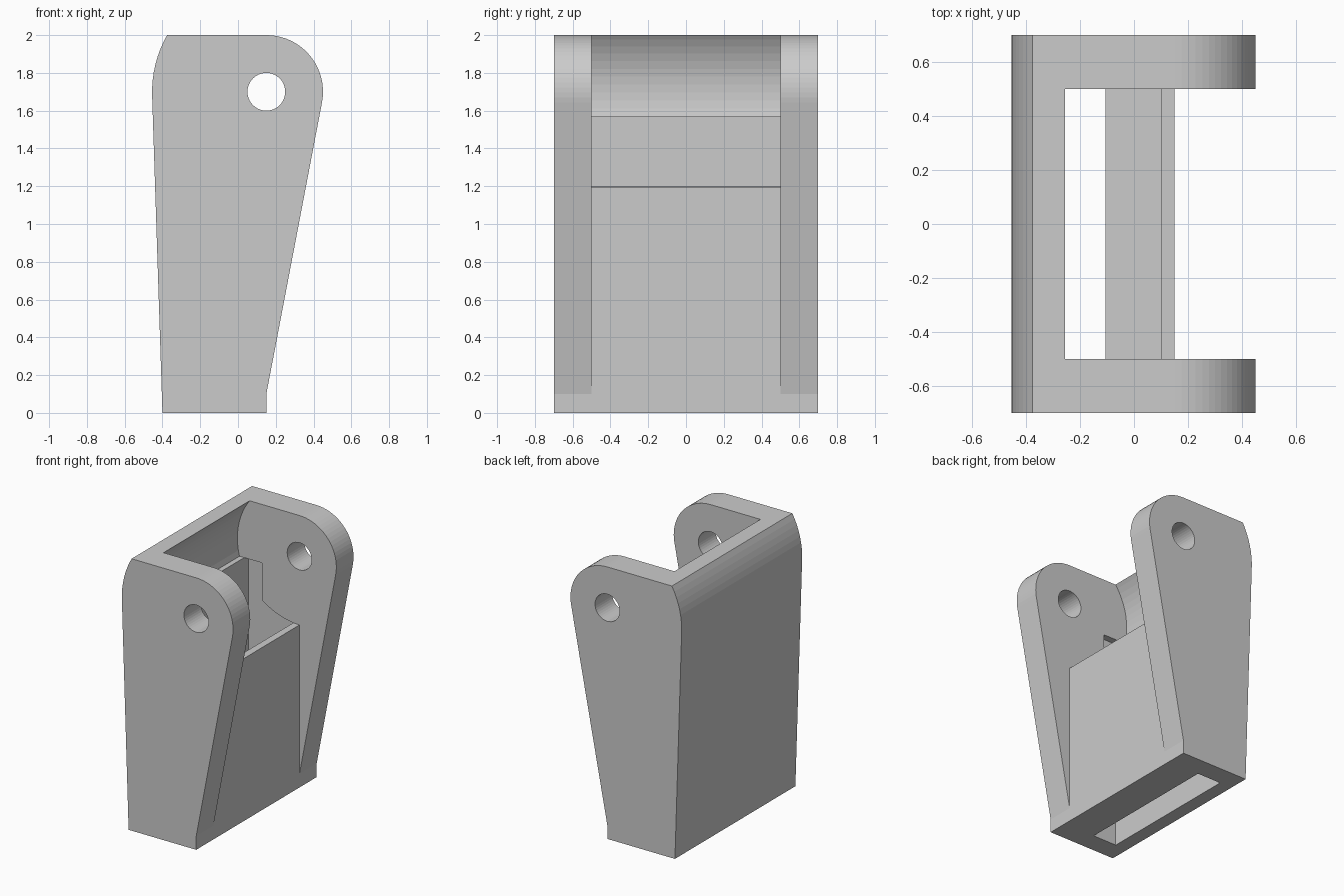
import bpy
import bmesh
from math import sin, cos, asin, acos, atan2, radians, hypot, pi

if "Cube" in bpy.data.objects:
    bpy.data.objects.remove(bpy.data.objects["Cube"])

PIVOT = (0.15, 1.70)      # pin axis, in x and z
R_EAR, R_BACK, R_CLEAR, R_PIN = 0.30, 0.605, 0.505, 0.10
STEP_X, STEP_Z = -0.154, 1.57


def arc(r, a0, a1, n):
    """Points around the pin axis from angle a0 to a1 (radians)."""
    return [(PIVOT[0] + r * cos(a0 + (a1 - a0) * i / n),
             PIVOT[1] + r * sin(a0 + (a1 - a0) * i / n)) for i in range(n + 1)]


def prism(name, profile, half_width):
    """Extrude an xz profile symmetrically along y."""
    bm = bmesh.new()
    face = bm.faces.new([bm.verts.new((x, -half_width, z)) for x, z in profile])
    ext = bmesh.ops.extrude_face_region(bm, geom=[face])
    moved = [v for v in ext["geom"] if isinstance(v, bmesh.types.BMVert)]
    bmesh.ops.translate(bm, verts=moved, vec=(0, 2 * half_width, 0))
    bmesh.ops.recalc_face_normals(bm, faces=bm.faces)
    mesh = bpy.data.meshes.new(name)
    bm.to_mesh(mesh)
    bm.free()
    obj = bpy.data.objects.new(name, mesh)
    bpy.context.collection.objects.link(obj)
    return obj


def cut(target, cutter):
    """Subtract the cutter, then remove it."""
    cutter.hide_render = True
    mod = target.modifiers.new("cut", 'BOOLEAN')
    mod.operation = 'DIFFERENCE'
    mod.solver = 'EXACT'
    mod.object = cutter
    bpy.context.view_layer.objects.active = target
    bpy.ops.object.modifier_apply(modifier=mod.name)
    bpy.data.objects.remove(cutter, do_unlink=True)


# Outer silhouette: tapered sides tangent to the ear and back arcs
ear_start = -asin(R_EAR / (PIVOT[1] - 0.1))
foot = (-0.40 - PIVOT[0], -PIVOT[1])
back_end = atan2(foot[1], foot[0]) + 2 * pi - acos(R_BACK / hypot(*foot))
back_start = pi - asin(0.30 / R_BACK)
outline = ([(-0.40, 0), (0.15, 0), (0.15, 0.10)]
           + arc(R_EAR, ear_start, pi / 2, 20)
           + arc(R_BACK, back_start, back_end, 8))
bracket = prism("hinge_bracket", outline, 0.70)

# Swing clearance between the two ears, with a stepped floor
floor_arc = arc(R_CLEAR, -acos((STEP_X - PIVOT[0]) / R_CLEAR),
                -acos((0.10 - PIVOT[0]) / R_CLEAR), 8)
rear_arc = arc(R_CLEAR, pi - asin(0.40 / R_CLEAR),
               pi + asin((PIVOT[1] - STEP_Z) / R_CLEAR), 14)
clearance = (rear_arc + [(STEP_X, STEP_Z)] + floor_arc
             + [(0.15, PIVOT[1] - R_CLEAR), (0.15, 0.10), (1.0, 0.10), (1.0, 2.10)])
cut(bracket, prism("clearance_cutter", clearance, 0.50))

# Hollow behind the front panel, slightly wider than the clearance
hollow = ([(-0.30, 0.10), (-0.30, STEP_Z), (STEP_X, STEP_Z)]
          + floor_arc + [(0.10, 0.10)])
cut(bracket, prism("hollow_cutter", hollow, 0.55))

# Slot through the floor
slot = [(-0.30, -0.10), (-0.105, -0.10), (-0.105, 0.20), (-0.30, 0.20)]
cut(bracket, prism("slot_cutter", slot, 0.55))

# Pin hole through both ears
cut(bracket, prism("pin_cutter", arc(R_PIN, 0, 2 * pi, 40)[:-1], 1.0))
